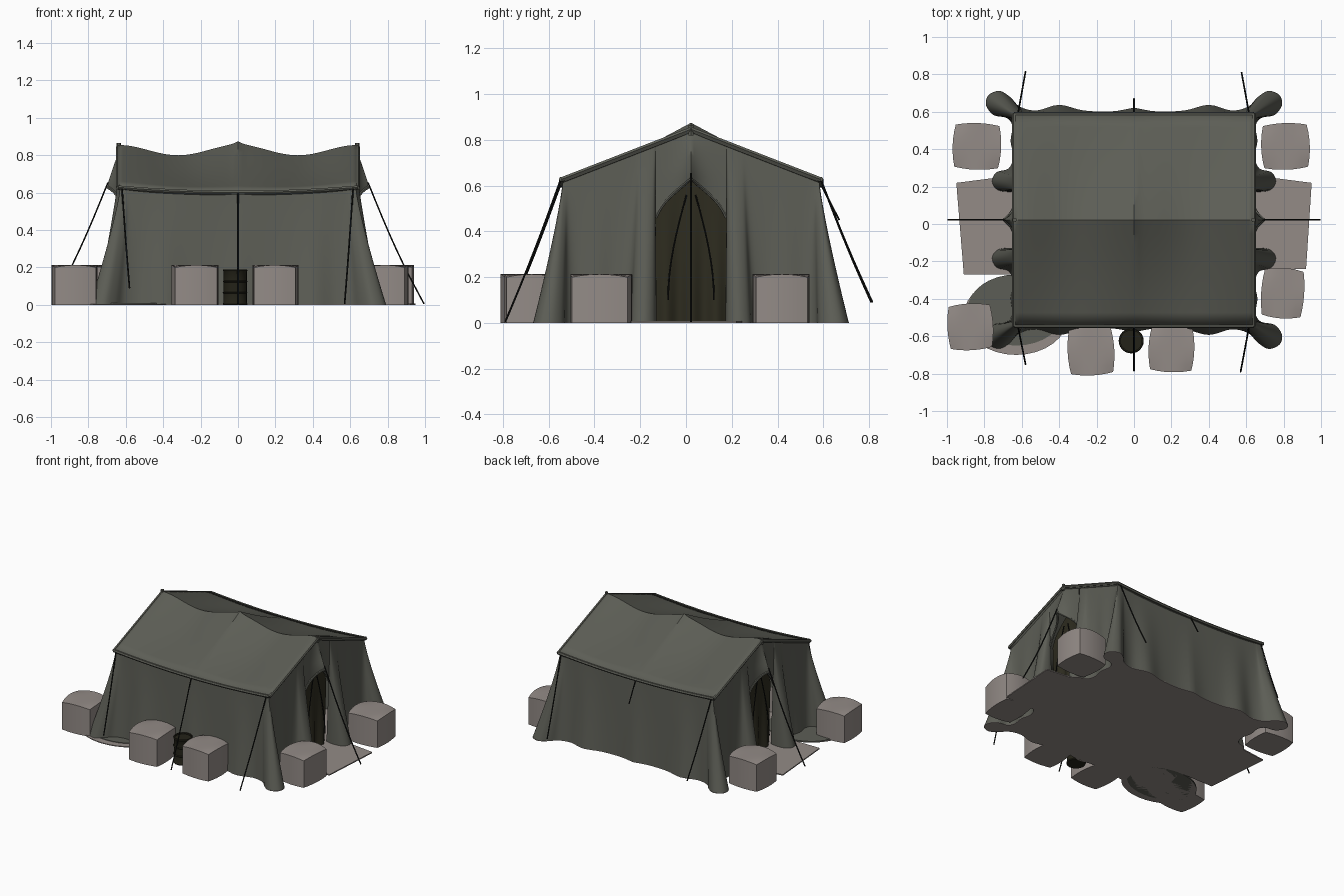
import bpy, bmesh, math
from mathutils import Vector, Matrix

if "Cube" in bpy.data.objects:
    bpy.data.objects.remove(bpy.data.objects["Cube"])

YC = 0.022     # ridge line sits slightly behind the origin
HX, HY = 0.64, 0.567


def mat(name, rgb):
    m = bpy.data.materials.new(name)
    m.diffuse_color = (*rgb, 1)
    m.use_nodes = True
    m.node_tree.nodes["Principled BSDF"].inputs["Base Color"].default_value = m.diffuse_color
    return m


CANVAS = mat("grey_green_canvas", (0.108, 0.111, 0.092))
INNER = mat("dark_olive_lining", (0.027, 0.025, 0.014))
STONE = mat("warm_grey_cloth", (0.292, 0.258, 0.240))
ROPE = mat("black_rope", (0.008, 0.009, 0.008))
DRUM = mat("dark_drum", (0.017, 0.016, 0.009))


def finish(bm, name, material, angle=50, merge=True):
    if merge:
        bmesh.ops.remove_doubles(bm, verts=bm.verts, dist=0.0005)
    bmesh.ops.recalc_face_normals(bm, faces=bm.faces)
    me = bpy.data.meshes.new(name)
    bm.to_mesh(me)
    bm.free()
    me.materials.append(material)
    ob = bpy.data.objects.new(name, me)
    bpy.context.collection.objects.link(ob)
    bpy.ops.object.select_all(action='DESELECT')
    ob.select_set(True)
    bpy.context.view_layer.objects.active = ob
    bpy.ops.object.shade_smooth_by_angle(angle=math.radians(angle))
    return ob


def add_grid(bm, rows):
    vs = [[bm.verts.new(p) for p in r] for r in rows]
    for a, b in zip(vs, vs[1:]):
        for i in range(len(a) - 1):
            bm.faces.new((a[i], a[i + 1], b[i + 1], b[i]))


def tube(name, pts, radius, material):
    cu = bpy.data.curves.new(name, 'CURVE')
    cu.dimensions = '3D'
    cu.bevel_depth, cu.bevel_resolution, cu.use_fill_caps = radius, 1, True
    sp = cu.splines.new('POLY')
    sp.points.add(len(pts) - 1)
    for p, co in zip(sp.points, pts):
        p.co = (*co, 1)
    tmp = bpy.data.objects.new(name + "_path", cu)
    bpy.context.collection.objects.link(tmp)
    me = bpy.data.meshes.new_from_object(tmp.evaluated_get(bpy.context.evaluated_depsgraph_get()))
    bpy.data.objects.remove(tmp)
    bm = bmesh.new()
    bm.from_mesh(me)
    finish(bm, name, material, merge=False)


def flat(name, pts, z, material):
    bm = bmesh.new()
    f = bm.faces.new([bm.verts.new((x, y, 0)) for x, y in pts])
    top = bmesh.ops.extrude_face_region(bm, geom=[f])['geom']
    for v in top:
        if isinstance(v, bmesh.types.BMVert):
            v.co.z = z
    finish(bm, name, material, 30, merge=False)


# Shape of the sagging roof (y measured from the ridge)
def roof_z(x, y):
    ridge = 0.8275 + 0.0275 * math.cos(2 * math.pi * x / HX) + 0.02 * math.exp(-abs(x) / 0.03)
    eave = 0.635 - 0.028 * (1 - (x / HX) ** 2)
    v = abs(y) / HY
    return ridge + (eave - ridge) * v - 0.012 * math.sin(math.pi * v) * (1 - (x / HX) ** 2)


def arch_z(y):
    u = abs(y) / 0.155
    return 0.63 - 0.13 * u - 0.04 * u ** 6


# Roof
xs = [HX * i / 24 for i in range(-24, 25)]
ys = [HY * i / 8 for i in range(-8, 9)]
bm = bmesh.new()
add_grid(bm, [[(x, y + YC, roof_z(x, y)) for y in ys] for x in xs])
if sum(f.normal.z for f in bm.faces) < 0:
    bmesh.ops.reverse_faces(bm, faces=bm.faces)
roof = finish(bm, "roof", CANVAS, 35)
if roof.data.polygons[0].normal.z < 0:
    roof.data.flip_normals()
so = roof.modifiers.new("cloth_thickness", 'SOLIDIFY')
so.thickness, so.offset = 0.022, -1

# Roof edge hems
for s in (-1, 1):
    tube("eave_hem", [(x, YC + s * HY, roof_z(x, HY) - 0.006) for x in xs], 0.011, CANVAS)
    tube("gable_hem", [(s * HX, y + YC, roof_z(HX, y) - 0.008) for y in ys], 0.011, CANVAS)
    tube("ridge_tip", [(s * 0.638, YC, 0.82), (s * 0.638, YC, 0.866)], 0.012, CANVAS)

# One quarter of the walls: base x, base y, top x, top y, from door to middle of the long side
QUARTER = [
    (.60, .16, .63, .155), (.66, .15, .63, .157), (.73, .16, .63, .165), (.76, .205, .63, .19),
    (.735, .255, .63, .22), (.67, .275, .63, .25), (.645, .34, .63, .33), (.66, .42, .63, .41),
    (.65, .50, .63, .49), (.68, .545, .63, .53), (.75, .56, .63, .55), (.79, .61, .63, .557),
    (.78, .665, .628, .56), (.72, .69, .61, .56), (.66, .655, .59, .56), (.61, .605, .57, .56),
    (.52, .585, .50, .56), (.40, .615, .40, .56), (.27, .585, .27, .56), (.12, .58, .12, .56),
    (0, .60, 0, .56)]


def smooth_path(pts, n=4):
    p = [Vector(q) for q in pts]
    p = [2 * p[0] - p[1]] + p + [2 * p[-1] - p[-2]]
    out = []
    for a, b, c, d in zip(p, p[1:], p[2:], p[3:]):
        for k in range(n):
            t = k / n
            out.append(0.5 * (2 * b + (c - a) * t + (2 * a - 5 * b + 4 * c - d) * t * t
                              + (3 * b - a - 3 * c + d) * t ** 3))
    return out + [p[-2]]


quarter = smooth_path(QUARTER)


def wall_point(c, s):
    bx, by, tx, ty = c
    k = s ** 1.2
    return tx + (bx - tx) * k, ty + (by - ty) * k, (roof_z(tx, ty) - 0.012) * (1 - s)


def above_door(y, t):
    top = roof_z(0.63, y) - 0.012
    z = top + (arch_z(y) - top) * t
    pull = min(1, max(0, (0.84 - z) / 0.19))
    k = (1 - z / (roof_z(.63, .155) - 0.012)) if z < 0.78 else 0
    return 0.63 - 0.03 * max(0, k) ** 1.2 + 0.07 * math.exp(-abs(y) / 0.045) * pull, y, z


bm = bmesh.new()
for sx in (-1, 1):
    for sy in (-1, 1):
        def place(p):
            return sx * p[0], YC + sy * p[1], p[2]
        add_grid(bm, [[place(wall_point(c, i / 14)) for i in range(15)] for c in quarter])
        add_grid(bm, [[place(above_door(.155 * j / 12, i / 8)) for i in range(9)] for j in range(13)])
finish(bm, "canvas_walls", CANVAS, 60)

# Groundsheet following the foot of the walls
q = [(c[0], c[1]) for c in quarter]
loop = q + [(-x, y) for x, y in q[-2::-1]] + [(-x, -y) for x, y in q] + [(x, -y) for x, y in q[-2::-1]]
flat("groundsheet", [(x, y + YC) for x, y in loop], 0.004, STONE)

# Doorways: dark folded curtain, and hem round the opening
for s in (-1, 1):
    bm = bmesh.new()
    cols = []
    for j in range(-16, 17):
        y = 0.165 * j / 16
        fold = 0.015 * math.cos(y / 0.165 * 3 * math.pi)
        h = arch_z(y) + 0.03
        cols.append([(s * (0.595 + fold * (1 - i / 8)), YC + y, h * i / 8) for i in range(9)])
    add_grid(bm, cols)
    finish(bm, "door_curtain", INNER, 60)
    edge = [above_door(.155 * j / 12, 1) for j in range(-12, 13)]
    tube("door_hem", [(s * (x + .003), YC + y, z) for x, y, z in edge], 0.008, CANVAS)
    for sy in (-1, 1):
        tube("curtain_edge", [(s * (.618 + .012 * t), YC + sy * (.02 + .08 * math.sin(t * 1.57)), .56 - .46 * t)
                              for t in [i / 8 for i in range(9)]], 0.004, ROPE)

# Door mats and the ground patch at the front left corner
flat("door_mat_left", [(-.95, .22), (-.60, .265), (-.60, -.27), (-.91, -.27)], 0.008, STONE)
flat("door_mat_right", [(.95, .22), (.60, .265), (.60, -.25), (.92, -.24)], 0.008, STONE)


def ellipse(cx, cy, rx, ry):
    return [(cx + rx * math.cos(a), cy + ry * math.sin(a))
            for a in [2 * math.pi * i / 32 for i in range(32)]]


flat("ground_cloth", ellipse(-.63, -.49, .28, .21), 0.006, STONE)
flat("ground_patch", ellipse(-.63, -.46, .26, .19), 0.010, CANVAS)


# Bulging cloth-covered crates
def crate(x, y, w, d, turn):
    bm = bmesh.new()
    bmesh.ops.create_cube(bm, size=2)
    bmesh.ops.subdivide_edges(bm, edges=bm.edges, cuts=5, use_grid_fill=True)
    for v in bm.verts:
        a, b, c = v.co
        v.co = (a * w / 2 * (0.90 + 0.10 * (1 - b * b)), b * d / 2 * (0.90 + 0.10 * (1 - a * a)),
                0.1 * (c + 1) + (0.013 * (1 - a * a * b * b) if c > 0.99 else 0))
    bmesh.ops.transform(bm, verts=bm.verts,
                        matrix=Matrix.Translation((x, y, 0)) @ Matrix.Rotation(math.radians(turn), 4, 'Z'))
    finish(bm, "crate", STONE, 40)


for c in [(-.84, .415, .26, .25, -2), (.81, .415, .26, .25, 2), (.795, -.37, .23, .27, -4),
          (-.875, -.55, .245, .25, 3), (-.23, -.68, .25, .26, 3), (.20, -.67, .245, .245, -2)]:
    crate(*c)

# Ribbed drum beside the front wall
prof = [(0, 0), (.063, 0), (.066, .006), (.062, .012), (.062, .06), (.067, .065), (.062, .07), (.062, .12),
        (.067, .125), (.062, .13), (.062, .178), (.066, .184), (.063, .19), (.056, .19), (.056, .18), (0, .18)]
bm = bmesh.new()
add_grid(bm, [[(-.015 + r * math.cos(a), -.625 + r * math.sin(a), z) for r, z in prof]
              for a in [2 * math.pi * i / 24 for i in range(25)]])
finish(bm, "drum", DRUM, 35)


# Guy ropes
def rope(a, b, sag=0.015):
    a, b = Vector(a), Vector(b)
    tube("guy_rope", [a.lerp(b, t) - Vector((0, 0, sag * math.sin(math.pi * t)))
                      for t in [i / 8 for i in range(9)]], 0.0045, ROPE)


rope((-.62, -.55, .62), (-.58, -.75, .09))
rope((.615, -.55, .62), (.57, -.79, .005))
rope((-.62, .592, .62), (-.58, .815, .09))
rope((.615, .592, .62), (.575, .81, .09))
rope((0, -.55, .60), (0, -.785, .005))
rope((0, .592, .60), (0, .67, .45), 0)
for s in (-1, 1):
    rope((s * .695, YC, .655), (s * .995, YC, .005), 0.03)
